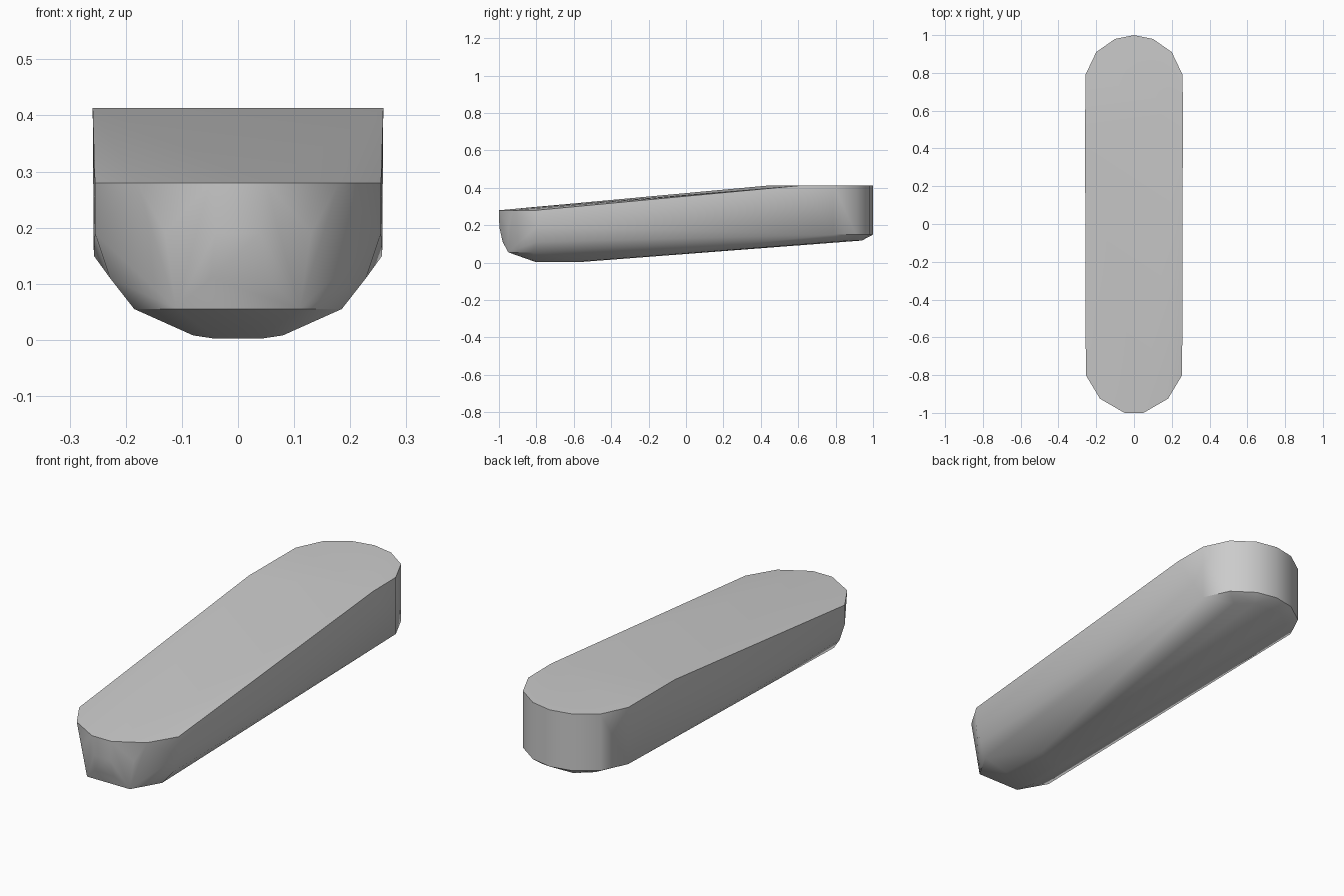
import bpy
import bmesh

cube = bpy.data.objects.get("Cube")
if cube:
    bpy.data.objects.remove(cube, do_unlink=True)

grey = bpy.data.materials.new("plain grey")
grey.use_nodes = True
colour = (0.6, 0.6, 0.6, 1)
grey.diffuse_color = colour
grey.node_tree.nodes["Principled BSDF"].inputs["Base Color"].default_value = colour


def mirrored(half, z):
    """Points of a half outline and their mirror images at one height."""
    return [(s * x, y, z) for x, y in half for s in (1, -1)]


# Rounded rear end: a vertical wall between two matching rims
rear = [(0, 1), (0.1, 0.98), (0.2, 0.91), (0.257, 0.79)]
points = mirrored(rear, 0.413) + mirrored(rear, 0.15)
points += mirrored([(0.08, 0.94), (0.15, 0.88)], 0.118)

# Slightly skewed crease where the sloping top turns level
points += [(0.259, 0.62, 0.413), (-0.259, 0.45, 0.413)]

# Rounded front end, narrowing in rings towards the keel
front_rings = {
    0.28: [(0.05, -1), (0.18, -0.925), (0.255, -0.8)],
    0.19: [(0.04, -0.998), (0.13, -0.95), (0.255, -0.8)],
    0.11: [(0.05, -0.98), (0.228, -0.8)],
    0.055: [(0.11, -0.95), (0.185, -0.82)],
    0.008: [(0.08, -0.8), (0.08, -0.55)],
    0.002: [(0.04, -0.8), (0.04, -0.58)],
}
for height, half in front_rings.items():
    points += mirrored(half, height)

# Wrap the outlines in one convex body
bm = bmesh.new()
for p in points:
    bm.verts.new(p)
bmesh.ops.remove_doubles(bm, verts=bm.verts, dist=0.001)
bmesh.ops.convex_hull(bm, input=bm.verts)
loose = [v for v in bm.verts if not v.link_faces]
bmesh.ops.delete(bm, geom=loose, context="VERTS")
bmesh.ops.recalc_face_normals(bm, faces=bm.faces)

mesh = bpy.data.meshes.new("wedge_body")
bm.to_mesh(mesh)
bm.free()
mesh.materials.append(grey)
body = bpy.data.objects.new("wedge_body", mesh)
bpy.context.collection.objects.link(body)

# Smooth the curved sides and keep the rims crisp
bpy.ops.object.select_all(action="DESELECT")
body.select_set(True)
bpy.context.view_layer.objects.active = body
bpy.ops.object.shade_smooth_by_angle(angle=0.55)
